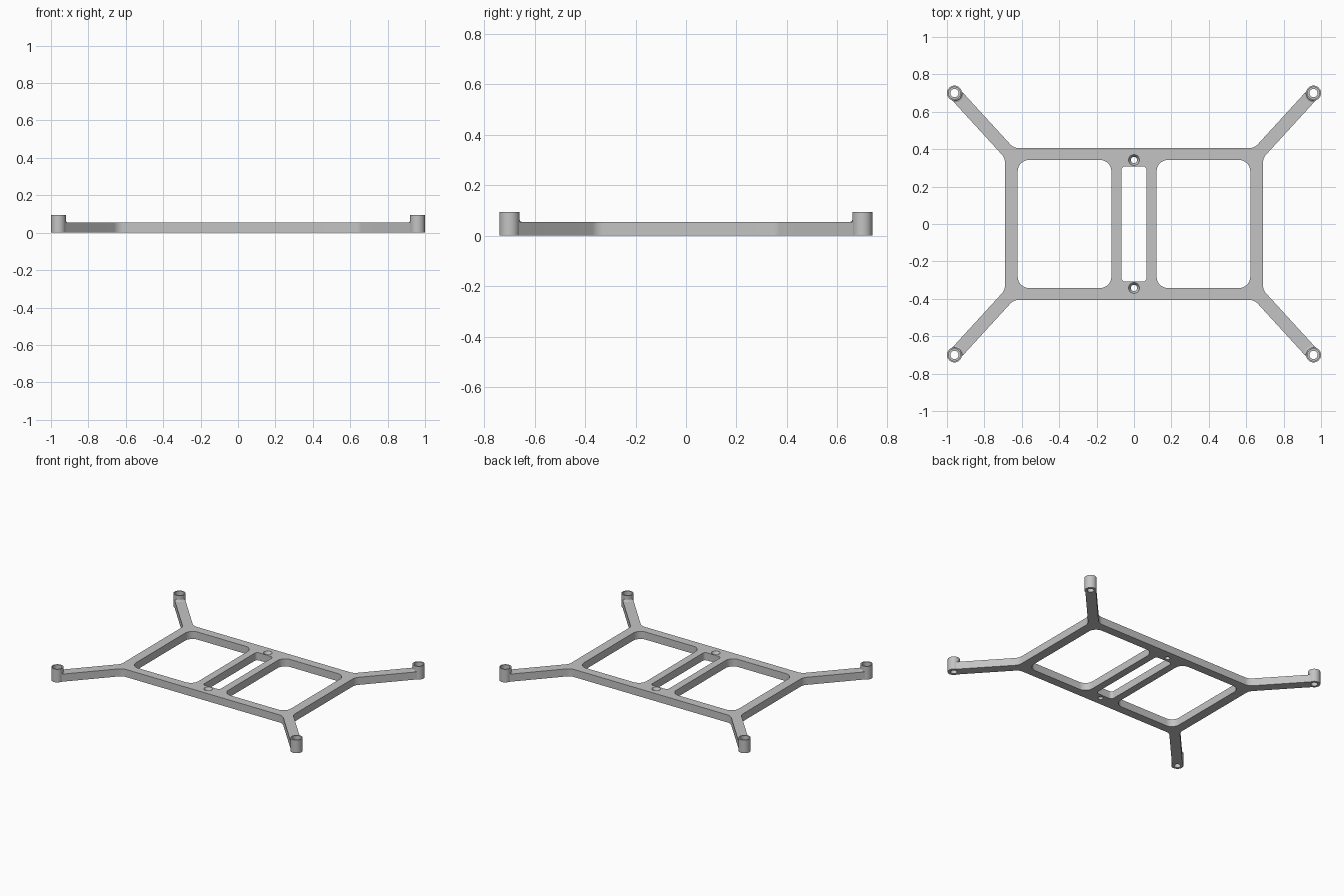
import bpy, bmesh, math
from mathutils import Vector

if "Cube" in bpy.data.objects:
    bpy.data.objects.remove(bpy.data.objects["Cube"])

PLATE_H, POST_H = 0.055, 0.095
POST = Vector((0.96, 0.70))      # post centre in the +x +y quadrant
CORNER = Vector((0.69, 0.405))   # outer corner of the frame
HALF_ARM = 0.035

grey = bpy.data.materials.new("light grey")
grey.diffuse_color = (0.55, 0.55, 0.55, 1)
grey.use_nodes = True
grey.node_tree.nodes["Principled BSDF"].inputs["Base Color"].default_value = grey.diffuse_color


def finish(name, bm):
    bmesh.ops.remove_doubles(bm, verts=bm.verts, dist=1e-5)
    bmesh.ops.recalc_face_normals(bm, faces=bm.faces)
    mesh = bpy.data.meshes.new(name)
    bm.to_mesh(mesh)
    bm.free()
    mesh.materials.clear()
    mesh.materials.append(grey)
    obj = bpy.data.objects.new(name, mesh)
    bpy.context.collection.objects.link(obj)
    bpy.ops.object.select_all(action='DESELECT')
    obj.select_set(True)
    bpy.context.view_layer.objects.active = obj
    bpy.ops.object.shade_smooth_by_angle(angle=math.radians(30))
    return obj


def arc(center, r, a0, a1, n):
    return [Vector((center[0] + r * math.cos(a0 + (a1 - a0) * i / n),
                    center[1] + r * math.sin(a0 + (a1 - a0) * i / n))) for i in range(n + 1)]


def fillet(prev, corner, nxt, r, n=8):
    """Points of a round between two straight edges."""
    u, v = (prev - corner).normalized(), (nxt - corner).normalized()
    half = u.angle(v) / 2
    center = corner + (u + v).normalized() * (r / math.sin(half))
    start = corner + u * (r / math.tan(half)) - center
    end = corner + v * (r / math.tan(half)) - center
    a0 = math.atan2(start.y, start.x)
    da = (math.atan2(end.y, end.x) - a0 + math.pi) % (2 * math.pi) - math.pi
    return arc(center, r, a0, a0 + da, n)


def rounded_rect(x0, x1, y0, y1, r):
    p = [Vector(c) for c in ((x0, y0), (x1, y0), (x1, y1), (x0, y1))]
    return [q for i in range(4) for q in fillet(p[i - 1], p[i], p[(i + 1) % 4], r)]


def lathe(name, profile, center, a0=0.0, a1=2 * math.pi, n=40):
    """Sweep a closed (radius, z) profile about a vertical axis."""
    full = a1 - a0 > 6.28
    bm = bmesh.new()
    rings = [[bm.verts.new((center[0] + r * math.cos(a), center[1] + r * math.sin(a), z))
              for r, z in profile]
             for a in (a0 + (a1 - a0) * i / n for i in range(n if full else n + 1))]
    k = len(profile)
    for i in range(n):
        p, q = rings[i], rings[(i + 1) % len(rings)]
        for j in range(k):
            bm.faces.new((p[j], p[(j + 1) % k], q[(j + 1) % k], q[j]))
    if not full:
        bm.faces.new(rings[0])
        bm.faces.new(rings[-1])
    return finish(name, bm)


# One quadrant of the outline: frame side, diagonal arm, frame end
d = (POST - CORNER).normalized()
side = Vector((d.y, -d.x)) * HALF_ARM
low = CORNER - Vector((0, HALF_ARM / d.x))
up = CORNER - Vector((HALF_ARM / d.y, 0))
back = math.atan2(-d.y, -d.x)
R_END = 0.039
spread = math.asin(HALF_ARM / R_END)
quadrant = fillet(Vector((CORNER.x, 0)), low, low + d, 0.065)
quadrant += arc(POST, R_END, back + spread, back - spread, 12)
quadrant += fillet(up + d, up, Vector((0, CORNER.y)), 0.065)

# Mirror the quadrant into the whole outline
outline = []
for sx, sy in ((1, 1), (-1, 1), (-1, -1), (1, -1)):
    pts = [Vector((p.x * sx, p.y * sy)) for p in quadrant]
    outline += pts if sx * sy > 0 else pts[::-1]

# Flat frame with windows, centre slot and screw holes
loops = [outline,
         rounded_rect(-0.622, -0.121, -0.342, 0.342, 0.06),
         rounded_rect(0.121, 0.622, -0.342, 0.342, 0.06),
         rounded_rect(-0.067, 0.067, -0.308, 0.308, 0.02)]
SCREWS = [(0, 0.342), (0, -0.342)]
loops += [arc(c, 0.029, 0, 2 * math.pi, 40)[:-1] for c in SCREWS]
curve = bpy.data.curves.new("frame_outline", 'CURVE')
curve.dimensions = '2D'
curve.fill_mode = 'BOTH'
curve.extrude = PLATE_H / 2
for pts in loops:
    s = curve.splines.new('POLY')
    s.points.add(len(pts) - 1)
    for sp, p in zip(s.points, pts):
        sp.co = (p.x, p.y, 0, 1)
    s.use_cyclic_u = True
tmp = bpy.data.objects.new("frame_outline", curve)
bpy.context.collection.objects.link(tmp)
deps = bpy.context.evaluated_depsgraph_get()
solid = bpy.data.meshes.new_from_object(tmp.evaluated_get(deps))
bm = bmesh.new()
bm.from_mesh(solid)
bmesh.ops.translate(bm, verts=bm.verts, vec=(0, 0, PLATE_H / 2))
bpy.data.objects.remove(tmp)
finish("frame", bm)

# Countersunk screw seats on the centre line
for c in SCREWS:
    lathe("screw_seat", [(0.029, 0), (0.029, PLATE_H), (0.017, 0.035), (0.017, 0)], c)

# Hollow corner posts, each with a small round where the arm meets it
post = [(0.022, 0), (0.04, 0), (0.04, POST_H), (0.032, POST_H), (0.032, 0.03), (0.022, 0.03)]
r = 0.011
collar = [(0.039, PLATE_H - 0.002), (0.04 + r, PLATE_H - 0.002)]
collar += [(0.04 + r - r * math.sin(t), PLATE_H + r - r * math.cos(t))
           for t in (math.pi / 2 * i / 5 for i in range(6))]
collar += [(0.039, PLATE_H + r)]
for sx in (1, -1):
    for sy in (1, -1):
        c = (POST.x * sx, POST.y * sy)
        lathe("corner_post", post, c)
        a = math.atan2(-d.y * sy, -d.x * sx)
        lathe("post_fillet", collar, c, a - 0.75, a + 0.75, 14)
